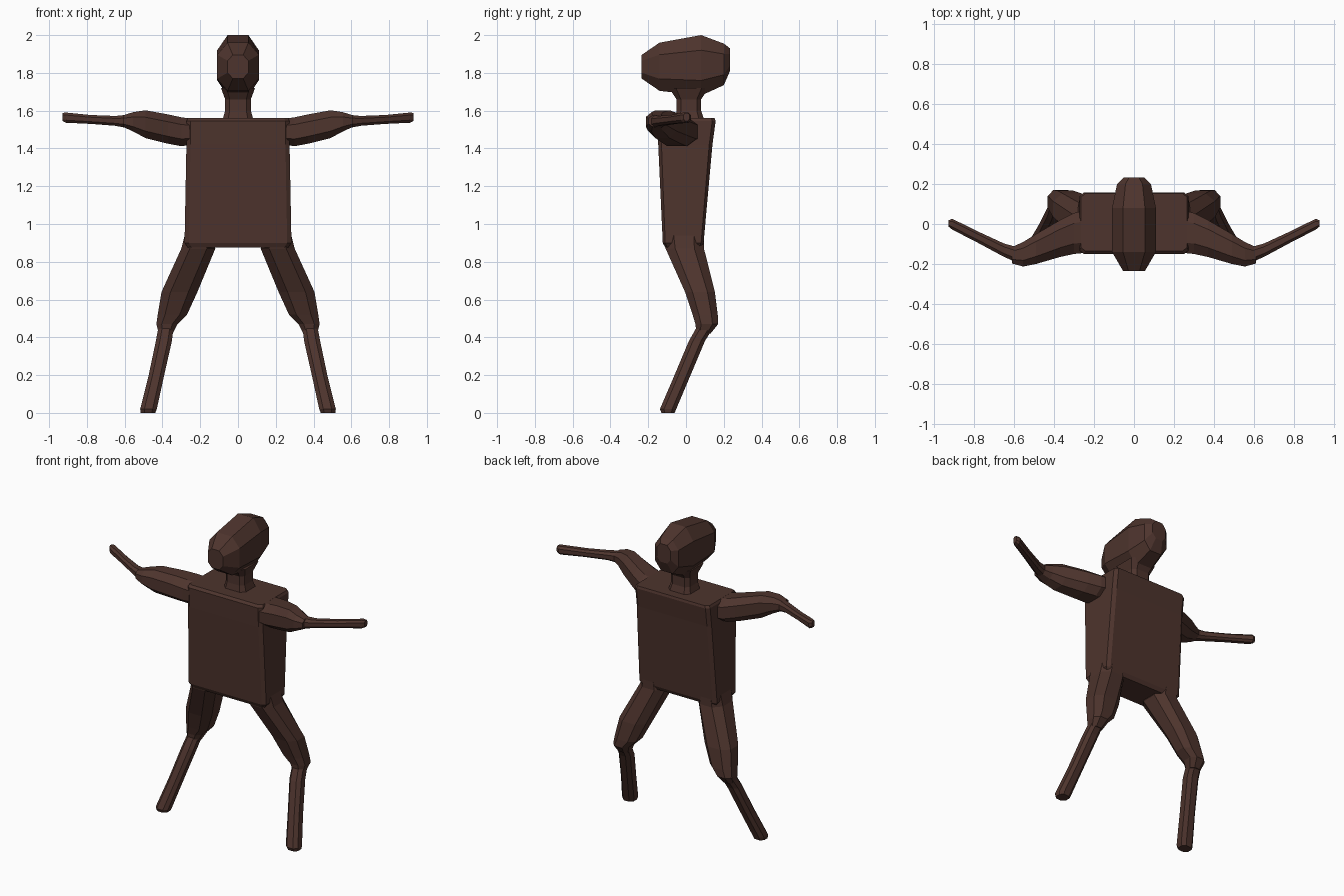
import bpy, bmesh

mat = bpy.data.materials.new("dark_brown")
mat.diffuse_color = (0.075, 0.034, 0.026, 1)


def loft(name, axis, rings, chamfer=(0.5, 0.5), mirror=False):
    """Skin chamfered-rectangle rings: (position, a_min, a_max, b_min, b_max)."""
    bm = bmesh.new()
    loops = []
    for pos, a0, a1, b0, b1 in rings:
        ca, cb = (a1 - a0) / 2 * chamfer[0], (b1 - b0) / 2 * chamfer[1]
        outline = [(a0 + ca, b0), (a1 - ca, b0), (a1, b0 + cb), (a1, b1 - cb),
                   (a1 - ca, b1), (a0 + ca, b1), (a0, b1 - cb), (a0, b0 + cb)]
        loop = []
        for a, b in outline:
            co = [a, b]
            co.insert(axis, pos)
            loop.append(bm.verts.new(co))
        loops.append(loop)
    for l0, l1 in zip(loops, loops[1:]):
        for i in range(8):
            j = (i + 1) % 8
            bm.faces.new((l0[i], l0[j], l1[j], l1[i]))
    bm.faces.new(loops[0])
    bm.faces.new(loops[-1])
    bmesh.ops.recalc_face_normals(bm, faces=bm.faces)
    mesh = bpy.data.meshes.new(name)
    bm.to_mesh(mesh)
    bm.free()
    mesh.materials.append(mat)
    obj = bpy.data.objects.new(name, mesh)
    bpy.context.collection.objects.link(obj)
    if mirror:
        obj.modifiers.new("mirror", 'MIRROR').use_mirror_merge = False
    return obj


X, Y, Z = 0, 1, 2

# Torso: tapered slab, deeper at the shoulders
loft("torso", Z, [
    (0.875, -0.265, 0.265, -0.11, 0.08),
    (0.90, -0.283, 0.283, -0.123, 0.093),
    (1.42, -0.273, 0.273, -0.147, 0.14),
    (1.545, -0.273, 0.273, -0.15, 0.157),
    (1.56, -0.265, 0.265, -0.135, 0.152)], chamfer=(0.08, 0.12))

# Neck: flares into the torso and the head
loft("neck", Z, [
    (1.54, -0.085, 0.085, -0.06, 0.10),
    (1.60, -0.068, 0.068, -0.05, 0.08),
    (1.66, -0.068, 0.068, -0.05, 0.08),
    (1.72, -0.09, 0.09, -0.09, 0.12)], chamfer=(0.35, 0.35))

# Head: long front to back, narrow side to side
loft("head", Y, [
    (-0.235, -0.055, 0.055, 1.77, 1.895),
    (-0.14, -0.11, 0.11, 1.705, 1.96),
    (0.08, -0.11, 0.11, 1.68, 2.0),
    (0.20, -0.085, 0.085, 1.735, 1.955),
    (0.233, -0.05, 0.05, 1.81, 1.93)])

# Arms: thick upper arm swung forward, thin forearm swung back
loft("upper_arm", X, [
    (0.20, -0.14, 0.08, 1.425, 1.55),
    (0.30, -0.15, 0.055, 1.412, 1.565),
    (0.37, -0.165, 0.02, 1.425, 1.58),
    (0.49, -0.20, -0.05, 1.455, 1.602),
    (0.555, -0.213, -0.09, 1.49, 1.592),
    (0.61, -0.198, -0.115, 1.515, 1.575)], mirror=True)
loft("forearm", X, [
    (0.57, -0.20, -0.12, 1.505, 1.58),
    (0.65, -0.165, -0.098, 1.52, 1.572),
    (0.78, -0.095, -0.038, 1.53, 1.577),
    (0.91, -0.028, 0.026, 1.536, 1.59),
    (0.93, -0.012, 0.018, 1.545, 1.588)], mirror=True)

# Legs: thick thigh swung back, thin shin swung forward
loft("thigh", Z, [
    (0.94, 0.14, 0.282, -0.118, 0.095),
    (0.87, 0.12, 0.30, -0.108, 0.095),
    (0.64, 0.215, 0.405, -0.005, 0.153),
    (0.52, 0.27, 0.425, 0.035, 0.168),
    (0.47, 0.32, 0.432, 0.05, 0.170),
    (0.42, 0.345, 0.42, 0.055, 0.13)], mirror=True)
loft("shin", Z, [
    (0.46, 0.34, 0.42, 0.06, 0.15),
    (0.38, 0.35, 0.435, 0.015, 0.10),
    (0.19, 0.393, 0.475, -0.065, 0.02),
    (0.02, 0.43, 0.518, -0.138, -0.052),
    (0.0, 0.438, 0.515, -0.13, -0.06)], mirror=True)
